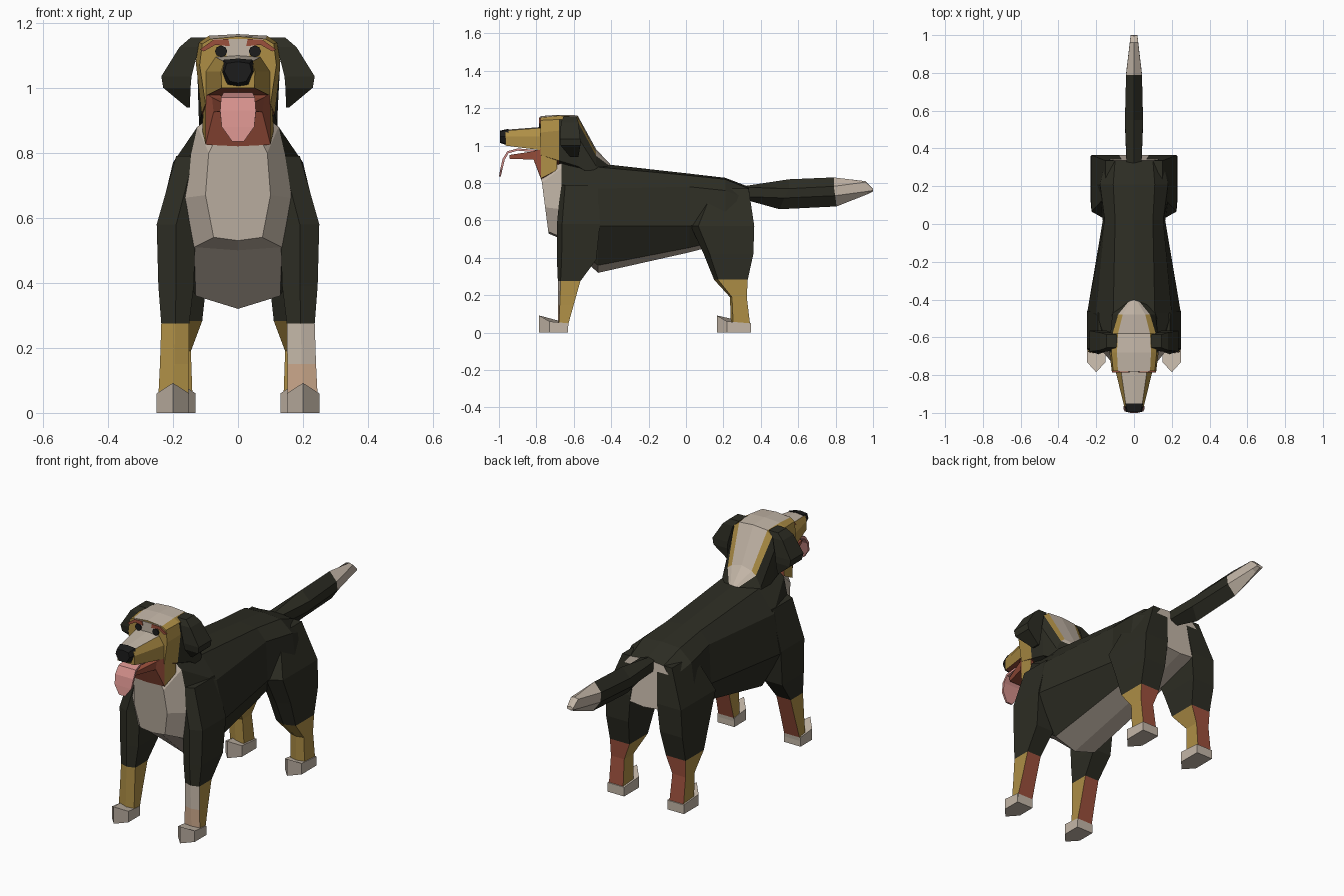
import bpy, bmesh, math
from mathutils import Vector

if "Cube" in bpy.data.objects:
    bpy.data.objects.remove(bpy.data.objects["Cube"])

# ---- colours ----
COLOURS = [("black_fur", (.026, .026, .017)), ("white_fur", (.55, .47, .39)),
           ("gold_fur", (.42, .27, .06)), ("rust_fur", (.33, .08, .045)),
           ("tongue_pink", (.66, .28, .26)), ("nose_dark", (.012, .012, .012)),
           ("peach_fur", (.58, .38, .25))]
MATS = []
for n, c in COLOURS:
    m = bpy.data.materials.new(n)
    m.diffuse_color = (*c, 1)
    m.use_nodes = True
    m.node_tree.nodes["Principled BSDF"].inputs["Base Color"].default_value = m.diffuse_color
    MATS.append(m)
BLACK, WHITE, GOLD, RUST, PINK, DARK, PEACH = range(7)


def loft(name, rings, rule):
    """Skin rings of points, cap both ends, colour faces by rule(centre, normal)."""
    bm = bmesh.new()
    vs = [[bm.verts.new(p) for p in r] for r in rings]
    n = len(vs[0])
    for a, b in zip(vs, vs[1:]):
        for j in range(n):
            k = (j + 1) % n
            bm.faces.new((a[j], a[k], b[k], b[j]))
    bm.faces.new(vs[0])
    bm.faces.new(vs[-1])
    bmesh.ops.recalc_face_normals(bm, faces=bm.faces)
    bm.normal_update()
    for f in bm.faces:
        f.material_index = rule(f.calc_center_median(), f.normal) if callable(rule) else rule
    me = bpy.data.meshes.new(name)
    bm.to_mesh(me)
    bm.free()
    for m in MATS:
        me.materials.append(m)
    ob = bpy.data.objects.new(name, me)
    bpy.context.collection.objects.link(ob)
    return ob


def sym(y, pts):
    """Left-right symmetric section from half points (x, z), top to bottom."""
    fy = y if callable(y) else (lambda z: y)
    full = list(pts) + [(-x, z) for x, z in reversed(pts) if x > 0]
    return [(x, fy(z), z) for x, z in full]


def leg_ring(s, z, x0, x1, y0, y1):
    """Five-sided leg section with a slightly peaked front."""
    c = (y1 - y0) * .12
    return [(s * x0, y1, z), (s * x1, y1, z), (s * x1, y0 + c, z),
            (s * (x0 + x1) / 2, y0, z), (s * x0, y0 + c, z)]


def box_ring(s, z, x0, x1, y0, y1):
    return [(s * x0, y0, z), (s * x1, y0, z), (s * x1, y1, z), (s * x0, y1, z)]


# ---- torso ----
def torso_rule(c, n):
    if c.y < -.66 and n.y < -.3:
        return WHITE
    if n.z < -.4 and abs(c.x) < .11:
        return WHITE
    if c.y > .34 and n.y > .7:
        return WHITE
    return BLACK


loft("torso", [
    sym(lambda z: -.735 - .13 * (z - .53),
        [(0, .86), (.06, .86), (.09, .8), (.1, .67), (.075, .54), (0, .53)]),
    sym(-.665, [(0, .92), (.07, .92), (.125, .88), (.175, .66), (.135, .51), (0, .5)]),
    sym(-.47, [(0, .905), (.11, .885), (.2, .77), (.248, .57), (.13, .36), (0, .32)]),
    sym(.02, [(0, .85), (.1, .84), (.155, .78), (.165, .57), (.11, .455), (0, .43)]),
    sym(.21, [(0, .828), (.11, .82), (.18, .76), (.2, .62), (.1, .5), (0, .48)]),
    sym(lambda z: .335 + .12 * (.78 - z),
        [(0, .78), (.1, .77), (.15, .71), (.17, .62), (.1, .54), (0, .53)]),
], torso_rule)


# ---- legs and paws, both sides ----
def leg_rule(c, n):
    if c.z > .28:
        return BLACK
    if c.z < .05:
        return WHITE
    if n.y > .6:
        return RUST
    if c.y < 0 and c.x > 0 and n.y < -.6:
        return WHITE if c.z > .15 else PEACH
    return GOLD


def paw(name, s, x0, x1, tip, heel):
    xm, yk = (x0 + x1) / 2, tip + .055
    plan = [(x0, heel, .05), (x1, heel, .05), (x1, yk, .06), (xm, tip, .092), (x0, yk, .06)]
    loft(name, [[(s * x, y, 0) for x, y, _ in plan],
                [(s * x, y, z) for x, y, z in plan]], WHITE)


for s, side in ((1, "right"), (-1, "left")):
    loft("front_leg_" + side, [leg_ring(s, *r) for r in (
        (.79, .08, .19, -.67, -.47), (.58, .13, .25, -.69, -.46),
        (.39, .136, .245, -.69, -.48), (.275, .15, .236, -.685, -.565),
        (.15, .152, .24, -.685, -.6), (.05, .152, .245, -.685, -.628),
        (.01, .152, .245, -.685, -.632))], leg_rule)
    loft("rear_leg_" + side, [leg_ring(s, *r) for r in (
        (.77, .06, .15, .12, .335), (.57, .08, .225, .025, .365),
        (.42, .095, .23, .095, .36), (.283, .11, .228, .15, .33),
        (.19, .145, .225, .235, .325), (.05, .14, .225, .24, .342),
        (.01, .14, .225, .24, .345))], leg_rule)
    paw("front_paw_" + side, s, .15, .25, -.785, -.63)
    paw("rear_paw_" + side, s, .13, .23, .165, .347)

# ---- tail ----
tail = []
for y, w, top, bot, lean in ((.32, .04, .785, .71, 0), (.55, .048, .82, .66, -.05),
                             (.79, .042, .83, .675, .015), (.96, .022, .81, .74, .01)):
    m = (top + bot) / 2
    tail.append([(0, y, top), (w, y, m + .03), (w, y + lean / 2, m - .02), (0, y + lean, bot),
                 (-w, y + lean / 2, m - .02), (-w, y, m + .03)])
tail.append([(x, y, z) for x, y, z in ((0, .995, .775), (.018, 1, .768), (.018, 1, .76),
                                       (0, 1, .755), (-.018, 1, .76), (-.018, 1, .768))])
loft("tail", tail, lambda c, n: WHITE if c.y > .77 else BLACK)


# ---- head ----
def head_rule(c, n):
    if abs(c.x) < .055 and n.z > .3:
        return WHITE
    if c.y < -.66:
        return RUST if n.z < -.6 else GOLD
    return GOLD if c.z > .99 and n.z > .3 else BLACK


loft("head", [
    sym(-.778, [(0, 1.158), (.085, 1.15), (.11, 1.135), (.118, 1.07), (.1, .95), (0, .93)]),
    sym(-.68, [(0, 1.165), (.09, 1.16), (.12, 1.14), (.13, 1.08), (.112, .92), (0, .84)]),
    sym(-.58, [(0, 1.162), (.085, 1.155), (.115, 1.13), (.125, 1.05), (.12, .89), (0, .84)]),
    sym(-.48, [(0, .98), (.06, .965), (.085, .945), (.115, .89), (.12, .83), (0, .82)]),
    sym(-.4, [(0, .895), (.012, .89), (.02, .885), (.06, .86), (.08, .83), (0, .82)]),
], head_rule)

# muzzle, nose and lower jaw
loft("muzzle", [
    sym(-.77, [(0, 1.1), (.07, 1.095), (.1, 1.05), (.1, .975), (0, .975)]),
    sym(-.965, [(0, 1.085), (.042, 1.08), (.052, 1.05), (.05, 1.0), (0, 1.0)])],
    lambda c, n: WHITE if n.z > .7 else RUST if n.z < -.6 else GOLD)
loft("nose", [
    sym(-.95, [(0, 1.09), (.045, 1.086), (.052, 1.05), (.035, 1.005), (0, 1.0)]),
    sym(-.995, [(0, 1.08), (.035, 1.075), (.042, 1.05), (.025, 1.02), (0, 1.015)])], DARK)
loft("lower_jaw", [
    sym(-.945, [(0, .95), (.04, .95), (.035, .93), (0, .93)]),
    sym(-.815, [(0, .965), (.08, .97), (.075, .925), (0, .925)]),
    sym(-.775, [(0, .975), (.1, .985), (.1, .825), (0, .82)]),
    sym(-.69, [(0, .975), (.105, .985), (.11, .87), (0, .84)])],
    lambda c, n: GOLD if abs(n.x) > .9 and c.y > -.77 else RUST)

# tongue ribbon
loft("tongue", [[(-w, y, z), (w, y, z), (w, y + dy, z - dz), (-w, y + dy, z - dz)]
                for y, z, w, dy, dz in (
    (-.78, .975, .04, 0, .012), (-.9, .985, .045, 0, .012), (-.955, .97, .052, .006, .011),
    (-.98, .93, .055, .011, .005), (-.992, .88, .05, .012, 0), (-1.0, .835, .018, .01, 0))], PINK)


# ---- face plates, ears ----
def plate(name, pts, y, mat):
    loft(name, [[(x, y, z) for x, z in pts], [(x, y + .008, z) for x, z in pts]], mat)


plate("forehead_blaze", [(-.08, 1.15), (.08, 1.15), (.035, 1.12), (.035, 1.085),
                         (-.035, 1.085), (-.035, 1.12)], -.782, WHITE)
for s, side in ((1, "right"), (-1, "left")):
    plate("eye_" + side, [(s * .052 + .019 * math.cos(a * math.pi / 4),
                           1.112 + .018 * math.sin(a * math.pi / 4)) for a in range(8)], -.787, DARK)
    plate("brow_" + side, [(s * x, z) for x, z in (
        (.025, 1.128), (.03, 1.15), (.075, 1.148), (.117, 1.118), (.105, 1.112),
        (.07, 1.132))], -.785, RUST)
    loft("ear_" + side, [box_ring(s, *r) for r in (
        (1.155, .09, .145, -.655, -.585), (1.125, .12, .18, -.668, -.575),
        (1.035, .143, .236, -.675, -.565), (1.0, .146, .23, -.67, -.565),
        (.94, .148, .158, -.62, -.575))], BLACK)
